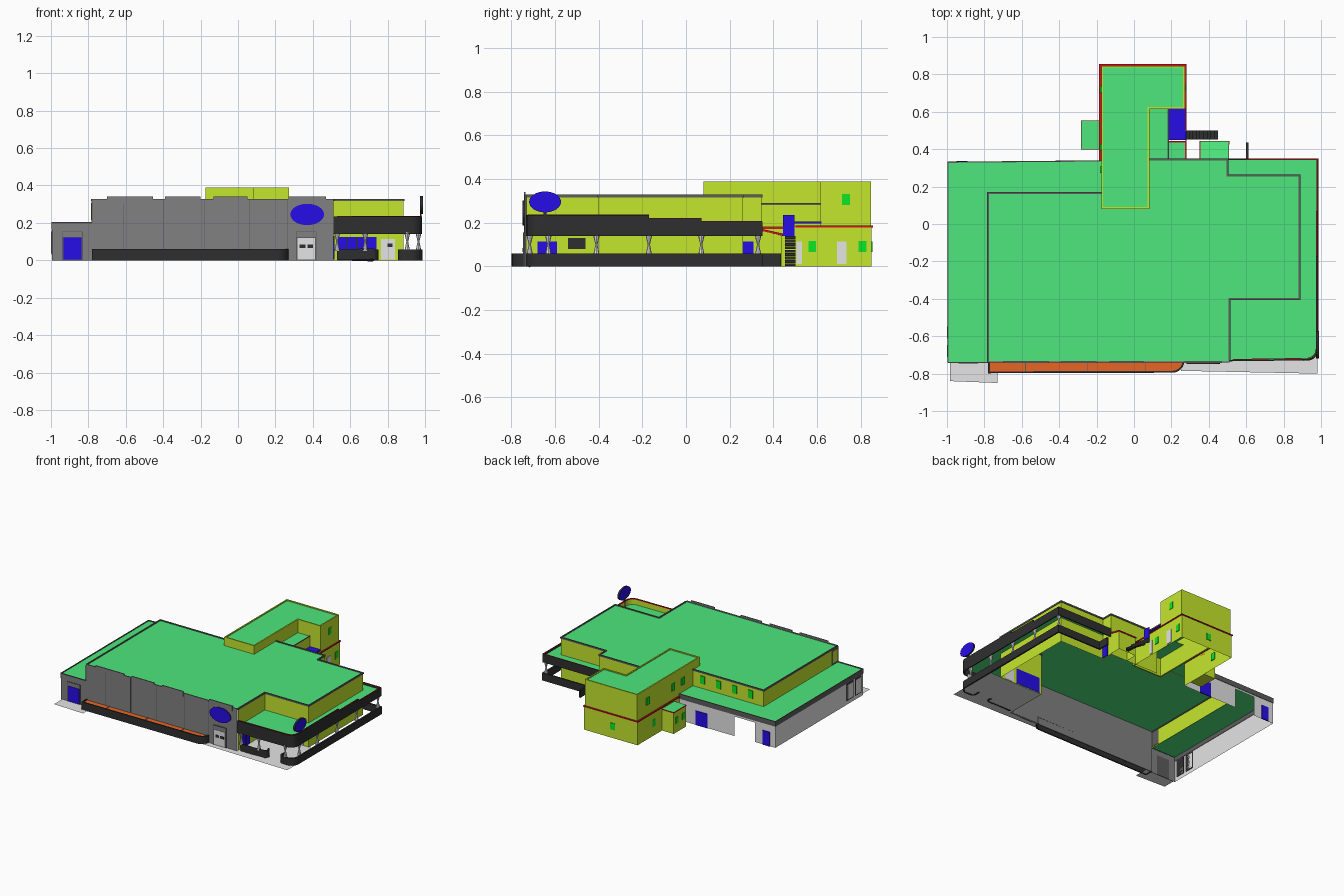
import bpy, bmesh, math

if "Cube" in bpy.data.objects:
    bpy.data.objects.remove(bpy.data.objects["Cube"])

COLOURS = {
    "lime_wall": (0.56, 0.8, 0.026), "green_roof": (0.074, 0.8, 0.2),
    "grey_wall": (0.22, 0.22, 0.22), "charcoal": (0.028, 0.028, 0.028),
    "blue": (0.02, 0.004, 0.8), "orange": (0.8, 0.13, 0.018),
    "light_grey": (0.78, 0.78, 0.78), "window_green": (0.004, 0.8, 0.02),
    "red_trim": (0.65, 0.006, 0.012), "coping_grey": (0.11, 0.11, 0.11)}
MATS = {}
for key, c in COLOURS.items():
    MATS[key] = bpy.data.materials.new(key)
    MATS[key].diffuse_color = (*c, 1)


def finish(name, bm, mat):
    me = bpy.data.meshes.new(name)
    bm.to_mesh(me)
    bm.free()
    me.materials.append(MATS[mat])
    ob = bpy.data.objects.new(name, me)
    bpy.context.collection.objects.link(ob)
    return ob


def box(name, x0, x1, y0, y1, z0, z1, mat):
    bm = bmesh.new()
    bmesh.ops.create_cube(bm, size=1)
    for v in bm.verts:
        v.co = (x1 if v.co.x > 0 else x0, y1 if v.co.y > 0 else y0, z1 if v.co.z > 0 else z0)
    return finish(name, bm, mat)


def sheet(name, pts, z, mat):
    """Flat horizontal polygon."""
    bm = bmesh.new()
    f = bm.faces.new([bm.verts.new((x, y, z)) for x, y in pts])
    f.normal_update()
    if f.normal.z < 0:
        f.normal_flip()
    return finish(name, bm, mat)


def wall(name, pts, z0, z1, mat, t=0.0, closed=False):
    """Upright wall along a path, thickened evenly when t > 0."""
    bm = bmesh.new()
    lo = [bm.verts.new((x, y, z0)) for x, y in pts]
    hi = [bm.verts.new((x, y, z1)) for x, y in pts]
    n = len(pts)
    for i in range(n if closed else n - 1):
        j = (i + 1) % n
        bm.faces.new((lo[i], lo[j], hi[j], hi[i]))
    ob = finish(name, bm, mat)
    if t:
        m = ob.modifiers.new("thickness", 'SOLIDIFY')
        m.thickness, m.offset, m.use_even_offset = t, 0, True
    return ob


def arc(cx, cy, r, a0, a1, n=6):
    return [(cx + r * math.cos(math.radians(a0 + (a1 - a0) * i / n)),
             cy + r * math.sin(math.radians(a0 + (a1 - a0) * i / n))) for i in range(n + 1)]


def plate_x(name, x, y0, y1, z0, z1, mat, t=0.004):
    return box(name, x - t, x + t, y0, y1, z0, z1, mat)


def plate_y(name, y, x0, x1, z0, z1, mat, t=0.004):
    return box(name, x0, x1, y - t, y + t, z0, z1, mat)


def oval(name, loc, rw, rh, t, face_x, mat):
    """Oval sign disc with a charcoal rim."""
    bm = bmesh.new()
    bmesh.ops.create_cone(bm, cap_ends=True, segments=32, radius1=1, radius2=1, depth=1)
    for f in bm.faces:
        f.material_index = 1 if len(f.verts) == 4 else 0
    for v in bm.verts:
        a, b, c = v.co.x * rw, v.co.y * rh, v.co.z * t
        v.co = (loc[0] + (c if face_x else a), loc[1] + (a if face_x else c), loc[2] + b)
    bmesh.ops.recalc_face_normals(bm, faces=bm.faces)
    finish(name, bm, mat).data.materials.append(MATS["charcoal"])


# main hall: lime walls, grey front, roof and coping
right_path = [(0.51, -0.73), (0.51, -0.4), (0.885, -0.4), (0.885, 0.26), (0.5, 0.26), (0.5, 0.345), (0.08, 0.345)]
left_path = [(-0.17, 0.165), (-0.78, 0.165), (-0.78, -0.738)]
wall("hall_right_walls", right_path, 0, 0.325, "lime_wall")
wall("hall_left_walls", left_path, 0.19, 0.325, "lime_wall")
sheet("hall_roof", [(0.51, -0.738)] + right_path[1:] + [(-0.17, 0.345)] + left_path, 0.322, "green_roof")
wall("hall_right_coping", right_path, 0.316, 0.328, "coping_grey", 0.01)
wall("hall_left_coping", left_path, 0.316, 0.328, "coping_grey", 0.01)
plate_x("hall_left_front_panel", -0.781, -0.74, -0.66, 0.2, 0.322, "coping_grey", 0.003)
plate_x("hall_left_front_inset", -0.783, -0.725, -0.675, 0.215, 0.305, "lime_wall", 0.003)
box("front_wall", -0.78, 0.51, -0.74, -0.732, 0, 0.328, "grey_wall")
for x0, x1 in ((-0.70, -0.455), (-0.39, -0.2), (-0.13, 0.05), (0.27, 0.47)):
    box("front_parapet", x0, x1, -0.742, -0.734, 0.3, 0.34, "grey_wall")
for x in (-0.61, -0.4, -0.18, 0.06, 0.265):
    plate_y("panel_joint", -0.74, x - 0.0015, x + 0.0015, 0.06, 0.322, "coping_grey", 0.002)

# left wing with loading opening at the back
sheet("wing_roof", [(-0.995, -0.74), (-0.78, -0.74), (-0.78, 0.165), (-0.17, 0.165), (-0.17, 0.34), (-0.995, 0.33)],
      0.198, "green_roof")
wall("wing_front_wall", [(-0.78, -0.74), (-0.995, -0.74)], 0, 0.2, "grey_wall")
wall("wing_side_wall", [(-0.995, -0.74), (-0.995, 0.33), (-0.82, 0.331)], 0, 0.2, "light_grey")
wall("wing_back_wall", [(-0.65, 0.333), (-0.18, 0.337)], 0, 0.2, "light_grey")
wall("wing_lintel", [(-0.82, 0.331), (-0.65, 0.333)], 0.15, 0.2, "light_grey")
wall("wing_fascia", [(-0.995, -0.74), (-0.995, 0.33), (-0.18, 0.337)], 0.165, 0.204, "coping_grey", 0.006)
wall("wing_front_coping", [(-0.78, -0.74), (-0.995, -0.74)], 0.196, 0.204, "coping_grey", 0.006)
plate_y("wing_front_frame", -0.74, -0.94, -0.83, 0, 0.155, "coping_grey", 0.003)
plate_y("wing_front_infill", -0.741, -0.937, -0.833, 0.125, 0.152, "grey_wall")
plate_y("wing_front_door", -0.742, -0.933, -0.837, 0.005, 0.122, "blue")
plate_y("wing_back_door", 0.333, -0.95, -0.89, 0, 0.11, "blue")
plate_y("wing_back_door", 0.336, -0.42, -0.32, 0, 0.11, "blue")
for y0, y1 in ((-0.72, -0.64), (-0.62, -0.54)):
    plate_x("wing_side_frame", -0.995, y0, y1, 0.03, 0.16, "charcoal", 0.003)
    plate_x("wing_side_panel", -0.996, y0 + 0.008, y1 - 0.008, 0.038, 0.152, "light_grey")
for i in range(4):
    x = -0.67 + i * 0.137
    plate_y("hall_back_window", 0.167, x - 0.02, x + 0.02, 0.235, 0.295, "window_green")

# pavement and front planter
sheet("pavement", [(0.25, -0.785), (0.98, -0.80), (0.98, -0.4), (0.51, -0.4), (0.51, -0.73), (0.25, -0.73)],
      0.003, "light_grey")
sheet("wing_pavement", [(-0.985, -0.84), (-0.73, -0.85), (-0.73, -0.74), (-0.985, -0.74)], 0.003, "light_grey")
planter = [(-0.775, -0.735), (-0.775, -0.793)] + arc(0.205, -0.73, 0.06, -90, 0)
wall("planter_wall", planter, 0, 0.06, "charcoal", 0.01)
sheet("planter_soil", planter, 0.054, "orange")
for x in (-0.58, -0.25, 0.06):
    box("planter_divider", x - 0.002, x + 0.002, -0.79, -0.74, 0.03, 0.057, "coping_grey")

# entrance and oval sign
plate_y("entrance_frame", -0.741, 0.31, 0.42, 0, 0.155, "coping_grey")
plate_y("entrance_transom", -0.743, 0.314, 0.416, 0.125, 0.152, "grey_wall")
plate_y("entrance_doors", -0.743, 0.317, 0.413, 0.005, 0.12, "light_grey")
for x in (0.33, 0.372):
    plate_y("entrance_pane", -0.746, x, x + 0.03, 0.065, 0.085, "charcoal", 0.003)
oval("front_oval_sign", (0.37, -0.744, 0.245), 0.09, 0.057, 0.008, False, "blue")

# raised terrace on the right: deck, stepped band, trims
corner = arc(0.925, -0.67, 0.055, -90, 0)
deck = [(0.51, -0.73)] + corner + [(0.98, 0.345), (0.5, 0.345), (0.5, 0.26), (0.885, 0.26), (0.885, -0.4), (0.51, -0.4)]
sheet("terrace_deck", deck, 0.19, "green_roof")
wall("terrace_band_front", [(0.51, -0.73)] + corner + [(0.98, -0.17)], 0.14, 0.235, "charcoal", 0.008)
wall("terrace_band_middle", [(0.98, -0.17), (0.98, 0.07)], 0.14, 0.22, "charcoal", 0.008)
wall("terrace_band_back", [(0.98, 0.07), (0.98, 0.345), (0.5, 0.345)], 0.14, 0.205, "charcoal", 0.008)
inner = [(0.53, -0.724)] + arc(0.923, -0.667, 0.051, -90, 0)
wall("terrace_inner_lining", inner + [(0.974, -0.17)], 0.19, 0.232, "lime_wall")
wall("terrace_front_trim", inner + [(0.975, -0.17)], 0.23, 0.237, "red_trim", 0.004)
wall("terrace_middle_trim", [(0.976, -0.17), (0.976, 0.07)], 0.215, 0.222, "red_trim", 0.005)
wall("terrace_back_trim", [(0.978, 0.07), (0.978, 0.345), (0.6, 0.345)], 0.203, 0.207, "red_trim", 0.006)

# low garden walls under the terrace
wall("low_wall_entry", [(0.53, -0.72), (0.72, -0.72)] + arc(0.72, -0.695, 0.025, -90, 60), 0, 0.058, "charcoal", 0.012)
wall("low_wall_side", [(0.865, -0.66)] + arc(0.89, -0.695, 0.028, 180, 270) + corner
     + [(0.98, 0.345), (0.605, 0.345), (0.605, 0.435)], 0, 0.058, "charcoal", 0.012)

# hourglass posts carrying the terrace
posts = [(0.965, y) for y in (-0.63, -0.41, -0.17, 0.07, 0.33)] + [(x, -0.715) for x in (0.53, 0.68, 0.905)]
for x, y in posts:
    for z0, r0, r1 in ((0.05, 0.015, 0.005), (0.1, 0.005, 0.017)):
        bm = bmesh.new()
        bmesh.ops.create_cone(bm, cap_ends=True, segments=8, radius1=r0, radius2=r1, depth=0.05)
        bmesh.ops.translate(bm, verts=bm.verts, vec=(x, y, z0 + 0.025))
        finish("terrace_post", bm, "light_grey")

# doors and windows below the terrace
plate_y("terrace_glass_doors", -0.402, 0.53, 0.74, 0.005, 0.125, "blue")
for i in range(1, 4):
    x = 0.53 + i * 0.0525
    plate_y("terrace_mullion", -0.405, x - 0.003, x + 0.003, 0.005, 0.125, "charcoal", 0.003)
plate_y("terrace_door", -0.402, 0.765, 0.84, 0.005, 0.115, "light_grey")
plate_y("terrace_door_pane", -0.405, 0.80, 0.825, 0.07, 0.09, "charcoal")
for y in (-0.68, -0.633):
    plate_x("side_glass_door", 0.512, y, y + 0.043, 0.005, 0.115, "blue")
plate_x("side_window", 0.512, -0.54, -0.46, 0.08, 0.13, "charcoal")
plate_x("rear_side_door", 0.502, 0.26, 0.31, 0.005, 0.115, "blue")

# oval sign on a pole at the terrace corner
box("sign_pole", 0.972, 0.982, -0.652, -0.638, 0.15, 0.28, "charcoal")
oval("pole_oval_sign", (0.981, -0.645, 0.295), 0.073, 0.048, 0.014, True, "blue")

# rear tower: ground floor, tall L-shaped storey, lower block
wall("tower_ground_walls", [(-0.18, 0.337), (-0.18, 0.85), (0.275, 0.85), (0.275, 0.345)], 0, 0.185, "lime_wall")
wall("tower_red_band", [(-0.18, 0.337), (-0.18, 0.85), (0.275, 0.85), (0.275, 0.5)], 0.178, 0.186, "red_trim", 0.012)
ell = [(-0.17, 0.085), (0.077, 0.085), (0.077, 0.62), (0.268, 0.62), (0.268, 0.841), (-0.17, 0.841)]
wall("tower_upper_walls", ell, 0.18, 0.388, "lime_wall", 0.01, True)
sheet("tower_roof", ell, 0.381, "green_roof")
wall("tower_block_walls", [(0.08, 0.345), (0.183, 0.345), (0.183, 0.62)], 0.17, 0.285, "lime_wall")
sheet("tower_block_roof", [(0.08, 0.345), (0.183, 0.345), (0.183, 0.62), (0.08, 0.62)], 0.285, "green_roof")
wall("tower_block_coping", [(0.183, 0.345), (0.183, 0.62)], 0.282, 0.289, "coping_grey", 0.006)
box("blue_landing", 0.185, 0.275, 0.45, 0.62, 0.196, 0.206, "blue")
plate_x("landing_door", 0.278, 0.445, 0.497, 0.14, 0.235, "blue", 0.002)
sheet("lobby_roof", [(0.183, 0.345), (0.28, 0.345), (0.28, 0.44), (0.183, 0.44)], 0.178, "green_roof")
wall("lobby_trim", [(0.277, 0.345), (0.277, 0.44), (0.183, 0.44)], 0.171, 0.18, "red_trim", 0.006)

# tower windows and doors
for y, z in ((0.72, 0.265), (0.41, 0.255), (0.29, 0.255), (0.65, 0.07)):
    plate_x("tower_left_window", -0.178, y - 0.018, y + 0.018, z, z + 0.055, "window_green")
for x, y0, z in ((0.272, 0.715, 0.28), (0.276, 0.56, 0.065), (0.276, 0.79, 0.065)):
    plate_x("tower_right_window", x, y0, y0 + 0.035, z, z + 0.052, "window_green")
plate_x("tower_door", 0.276, 0.69, 0.735, 0.01, 0.115, "light_grey")
plate_x("stair_door", 0.276, 0.505, 0.53, 0.01, 0.115, "light_grey")
plate_y("tower_back_window", 0.85, 0.01, 0.05, 0.065, 0.115, "window_green")

# left annex
box("annex", -0.28, -0.18, 0.4, 0.55, 0, 0.162, "lime_wall")
box("annex_trim", -0.283, -0.18, 0.397, 0.553, 0.16, 0.167, "red_trim")
sheet("annex_roof", [(-0.28, 0.4), (-0.18, 0.4), (-0.18, 0.55), (-0.28, 0.55)], 0.168, "green_roof")
for y in (0.435, 0.515):
    plate_x("annex_window", -0.28, y - 0.015, y + 0.015, 0.07, 0.12, "window_green")

# lean-to porch with sloping roof
porch = [(0.355, 0.345), (0.355, 0.44), (0.505, 0.44), (0.505, 0.345)]
for name, z0, z1, mat, t in (("porch_walls", 0, 0.17, "lime_wall", 0), ("porch_trim", 0.162, 0.172, "red_trim", 0.008)):
    for v in wall(name, porch, z0, z1, mat, t).data.vertices:
        if v.co.y > 0.4 and v.co.z > 0.1:
            v.co.z -= 0.022
for v in sheet("porch_roof", porch, 0.173, "green_roof").data.vertices:
    v.co.z -= 0.022 if v.co.y > 0.4 else 0

# outside stair going down to the right
for i in range(9):
    x, z = 0.278 + i * 0.019, 0.138 - i * 0.0155
    box("stair_tread", x, x + 0.019, 0.452, 0.5, z - 0.013, z, "charcoal")
for y in (0.45, 0.502):
    bm = bmesh.new()
    bm.faces.new([bm.verts.new(p) for p in ((0.278, y, 0.11), (0.278, y, 0.15), (0.449, y, 0.025), (0.449, y, 0))])
    finish("stair_stringer", bm, "charcoal")

for m in bpy.data.materials:
    if m.users and not m.is_grease_pencil:
        m.use_nodes = True
        m.node_tree.nodes["Principled BSDF"].inputs["Base Color"].default_value = m.diffuse_color
